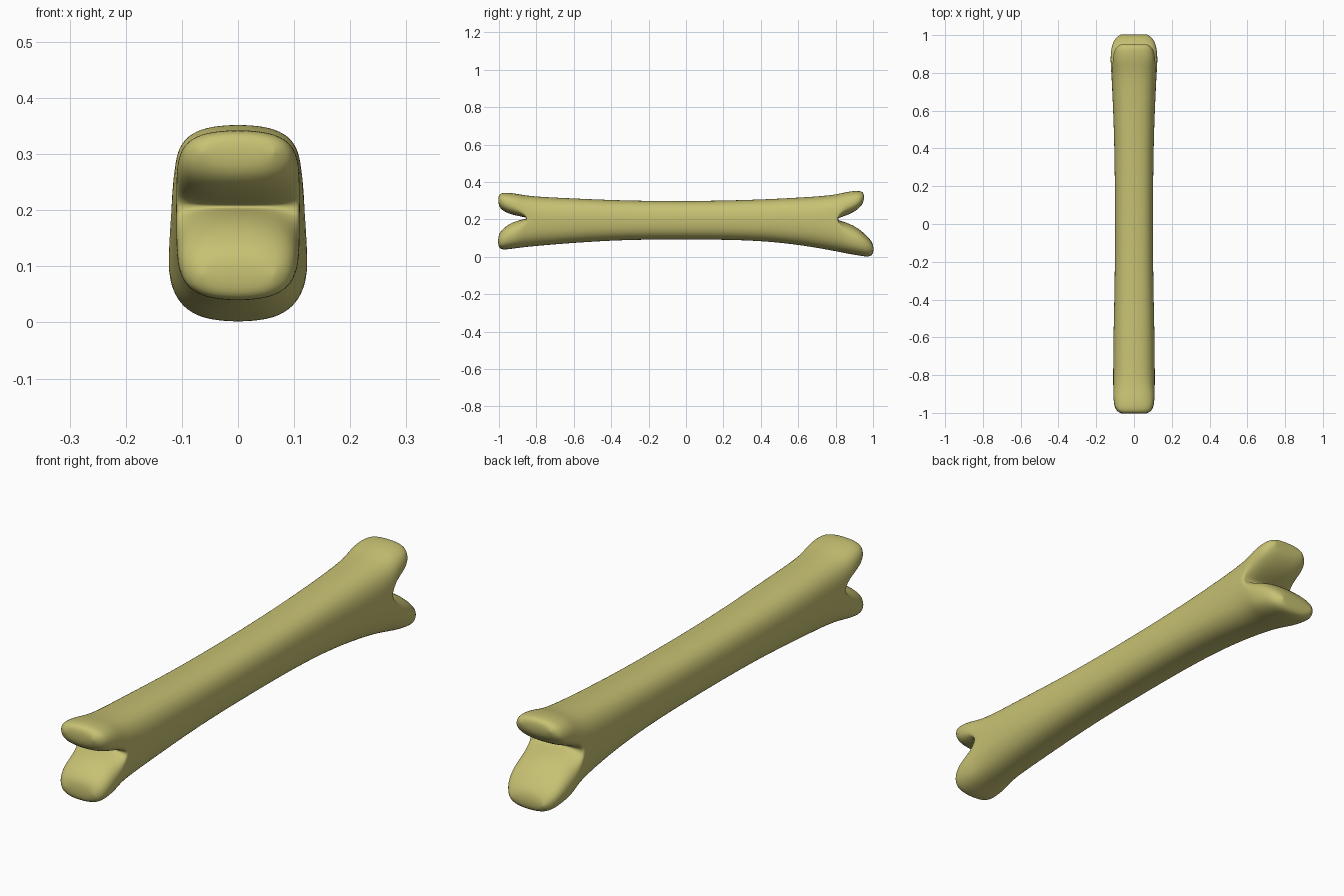
import bpy, bmesh, math

if "Cube" in bpy.data.objects:
    bpy.data.objects.remove(bpy.data.objects["Cube"])

SEG = 8          # segments per half ring
EXP = 2 / 2.5    # superellipse roundness

mat = bpy.data.materials.new("bone_khaki")
mat.diffuse_color = (0.57, 0.535, 0.17, 1)
mat.use_nodes = True
mat.node_tree.nodes["Principled BSDF"].inputs["Base Color"].default_value = mat.diffuse_color

# shaft stations: y, half width, bottom z, seam z, top z
SHAFT = [(-0.83, 0.112, 0.053, 0.207, 0.325), (-0.62, 0.112, 0.071, 0.205, 0.315),
         (-0.33, 0.104, 0.090, 0.20, 0.302), (0.0, 0.102, 0.091, 0.20, 0.299),
         (0.33, 0.104, 0.089, 0.20, 0.305), (0.58, 0.111, 0.067, 0.20, 0.317),
         (0.79, 0.122, 0.029, 0.20, 0.331)]
# lobe stations: y, half width, outer z, widest z, inner z
FRONT_TOP = [(-0.90, 0.112, 0.338, 0.265, 0.217), (-0.955, 0.108, 0.345, 0.285, 0.232),
             (-0.988, 0.095, 0.342, 0.300, 0.252), (-1.004, 0.065, 0.328, 0.303, 0.278)]
FRONT_LOW = [(-0.90, 0.112, 0.046, 0.13, 0.197), (-0.955, 0.109, 0.038, 0.11, 0.172),
             (-0.990, 0.096, 0.038, 0.09, 0.140), (-1.005, 0.066, 0.055, 0.085, 0.112)]
BACK_TOP = [(0.85, 0.115, 0.347, 0.27, 0.217), (0.90, 0.112, 0.354, 0.285, 0.239),
            (0.935, 0.100, 0.353, 0.302, 0.268), (0.952, 0.068, 0.342, 0.318, 0.296)]
BACK_LOW = [(0.86, 0.127, 0.016, 0.11, 0.186), (0.925, 0.125, 0.005, 0.09, 0.153),
            (0.978, 0.108, -0.003, 0.06, 0.103), (1.003, 0.074, 0.012, 0.043, 0.070)]

bm = bmesh.new()


def arc(y, w, z_seam, z_peak):
    """Half superellipse from +x to -x, bulging from z_seam to z_peak."""
    pts = []
    for i in range(SEG + 1):
        a = math.pi * i / SEG
        c, s = math.cos(a), max(math.sin(a), 0)
        if i in (0, SEG):
            s = 0
        x = math.copysign(abs(c) ** EXP, c) * w if i != SEG // 2 else 0
        pts.append(bm.verts.new((x, y, z_seam + (z_peak - z_seam) * s ** EXP)))
    return pts


def bridge(a, b):
    for i in range(SEG):
        bm.faces.new((a[i], a[i + 1], b[i + 1], b[i]))


def lobe(start, rows):
    """Full rings from the split in the shaft out to a rounded tip."""
    y, w, z_out, z_seam = start
    outer, inner = arc(y, w, z_seam, z_out), arc(y, w, z_seam, z_seam)
    for (y, w, zo, zs, zi) in rows:
        o, n = arc(y, w, zs, zo), arc(y, w, zs, zi)
        bridge(outer, o)
        bridge(inner, n)
        outer, inner = o, n
    bridge(outer, inner)     # strips closing the tip


# shaft
for p, q in zip(SHAFT, SHAFT[1:]):
    for k in (2, 4):
        bridge(arc(p[0], p[1], p[3], p[k]), arc(q[0], q[1], q[3], q[k]))

# four end lobes
for s, low, top in ((SHAFT[0], FRONT_LOW, FRONT_TOP), (SHAFT[-1], BACK_LOW, BACK_TOP)):
    lobe((s[0], s[1], s[2], s[3]), low)
    lobe((s[0], s[1], s[4], s[3]), top)

bmesh.ops.remove_doubles(bm, verts=bm.verts, dist=0.0005)
bmesh.ops.recalc_face_normals(bm, faces=bm.faces)
for f in bm.faces:
    f.smooth = True
me = bpy.data.meshes.new("bone")
bm.to_mesh(me)
bm.free()
me.materials.append(mat)
bone = bpy.data.objects.new("bone", me)
bpy.context.collection.objects.link(bone)
sub = bone.modifiers.new("smooth", 'SUBSURF')
sub.levels = sub.render_levels = 2
